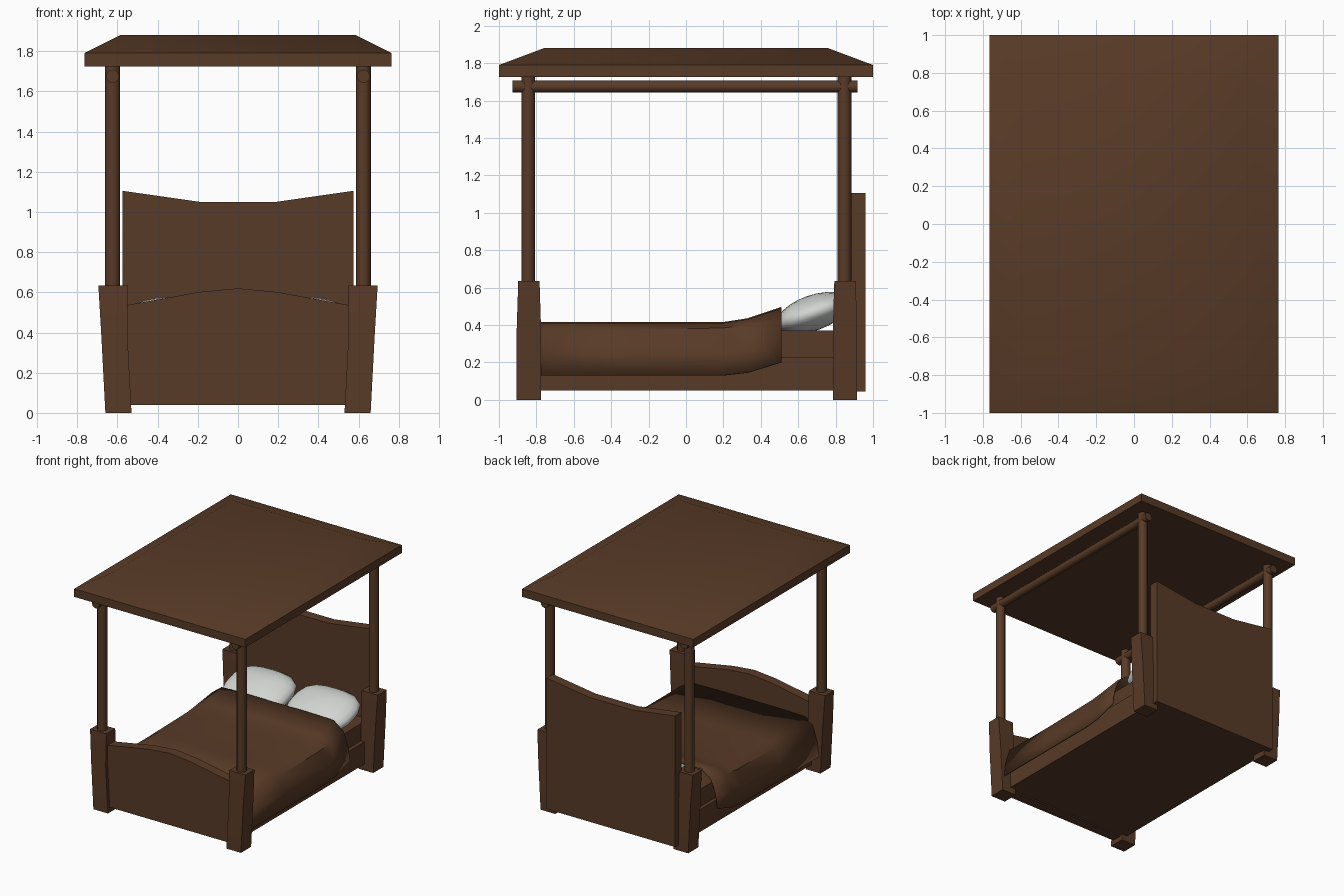
import bpy, bmesh, math
from mathutils import Matrix

if "Cube" in bpy.data.objects:
    bpy.data.objects.remove(bpy.data.objects["Cube"])


def material(name, rgb):
    m = bpy.data.materials.new(name)
    m.diffuse_color = (*rgb, 1)
    m.use_nodes = True
    m.node_tree.nodes["Principled BSDF"].inputs["Base Color"].default_value = m.diffuse_color
    return m


WOOD = material("dark brown", (0.098, 0.043, 0.020))
LINEN = material("pale grey", (0.64, 0.66, 0.64))


def finish(name, bm, mat, angle=35):
    bmesh.ops.recalc_face_normals(bm, faces=bm.faces)
    me = bpy.data.meshes.new(name)
    bm.to_mesh(me)
    bm.free()
    me.materials.append(mat)
    ob = bpy.data.objects.new(name, me)
    bpy.context.collection.objects.link(ob)
    bpy.ops.object.select_all(action='DESELECT')
    ob.select_set(True)
    bpy.context.view_layer.objects.active = ob
    bpy.ops.object.shade_smooth_by_angle(angle=math.radians(angle))
    return ob


def stack(name, levels, mat=WOOD):
    """Solid through rectangles (x0, x1, y0, y1, z), bottom to top."""
    bm = bmesh.new()
    rings = [[bm.verts.new(p) for p in ((a, c, z), (b, c, z), (b, d, z), (a, d, z))]
             for a, b, c, d, z in levels]
    for lo, hi in zip(rings, rings[1:]):
        for i in range(4):
            j = (i + 1) % 4
            bm.faces.new((lo[i], lo[j], hi[j], hi[i]))
    bm.faces.new(rings[0])
    bm.faces.new(rings[-1])
    return finish(name, bm, mat)


def board(name, top, z0, y0, y1):
    """Upright board: right half of the top edge, mirrored, with thickness in y."""
    edge = [(-x, z) for x, z in reversed(top) if x > 0] + top
    outline = [(edge[0][0], z0)] + edge + [(edge[-1][0], z0)]
    bm = bmesh.new()
    f = bm.faces.new([bm.verts.new((x, y0, z)) for x, z in outline])
    ext = bmesh.ops.extrude_face_region(bm, geom=[f])
    bmesh.ops.translate(bm, vec=(0, y1 - y0, 0),
                        verts=[v for v in ext["geom"] if isinstance(v, bmesh.types.BMVert)])
    return finish(name, bm, WOOD)


def cylinder(name, r, length, matrix):
    bm = bmesh.new()
    bmesh.ops.create_cone(bm, cap_ends=True, segments=12, radius1=r, radius2=r,
                          depth=length, matrix=matrix)
    return finish(name, bm, WOOD, 40)


# Canopy roof with sloping rim
stack("canopy", [(-.765, .765, -1, 1, 1.725), (-.765, .765, -1, 1, 1.79),
                 (-.585, .585, -.76, .76, 1.88)])

# Corner posts: leaning square base, round upper post, side rods
for sx, side in ((-1, "left"), (1, "right")):
    for yc, end in ((-.84, "front"), (.85, "back")):
        levels = []
        for xi, xo, h, z in ((.53, .66, .065, 0), (.55, .68, .065, .38), (.55, .695, .057, .635)):
            x0, x1 = sorted((sx * xi, sx * xo))
            levels.append((x0, x1, yc - h, yc + h, z))
        stack(f"{end}_{side}_post_base", levels)
        cylinder(f"{end}_{side}_post", .037, 1.14,
                 Matrix.Translation((sx * .624, yc - .003, 1.17)))
    cylinder(f"{side}_canopy_rod", .033, 1.845,
             Matrix.Translation((sx * .624, -.005, 1.675)) @ Matrix.Rotation(math.pi / 2, 4, 'X'))

# Head and foot boards
board("headboard", [(0, 1.05), (.19, 1.05), (.575, 1.105)], .045, .88, .96)
board("footboard", [(0, .62), (.19, .602), (.56, .535)], .04, -.88, -.80)

# Bed frame and mattress
stack("bed_frame", [(-.58, .58, -.82, .89, .05), (-.58, .58, -.82, .89, .23)])
stack("mattress", [(-.55, .55, -.80, .88, .23), (-.55, .55, -.80, .88, .37)])

# Blanket: draped sheet lofted along y, lifting at the pillow end
bm = bmesh.new()
rows = []
for y, top, shoulder, hem in ((-.80, .41, .37, .13), (-.3, .41, .37, .13), (.2, .41, .38, .13),
                              (.33, .43, .395, .145), (.51, .49, .42, .20)):
    half = [(.64, hem), (.625, (hem + shoulder) / 2), (.585, shoulder), (.50, top - .005), (.25, top)]
    prof = [(-x, z) for x, z in half] + [(0, top)] + half[::-1]
    rows.append([bm.verts.new((x, y, z)) for x, z in prof])
for a, b in zip(rows, rows[1:]):
    for i in range(len(a) - 1):
        bm.faces.new((a[i], a[i + 1], b[i + 1], b[i]))
if sum(f.normal.z for f in bm.faces) < 0:
    bmesh.ops.reverse_faces(bm, faces=bm.faces)
blanket = finish("blanket", bm, WOOD, 50)
mod = blanket.modifiers.new("thickness", 'SOLIDIFY')
mod.thickness = .012
mod.offset = 0

# Plump pillows leaning on the headboard
for sx, side in ((-1, "left"), (1, "right")):
    bm = bmesh.new()
    bmesh.ops.create_uvsphere(bm, u_segments=20, v_segments=12, radius=1)
    for v in bm.verts:
        # square off the outline
        r = math.hypot(v.co.x, v.co.y)
        if r > 1e-6:
            k = (abs(v.co.x / r) ** 3 + abs(v.co.y / r) ** 3) ** (-1 / 3)
            v.co.x *= k
            v.co.y *= k
    bmesh.ops.transform(bm, verts=bm.verts, matrix=Matrix.Translation((sx * .285, .68, .465))
                        @ Matrix.Rotation(math.radians(19), 4, 'X')
                        @ Matrix.Diagonal((.275, .205, .095, 1)))
    finish(f"{side}_pillow", bm, LINEN, 60)
